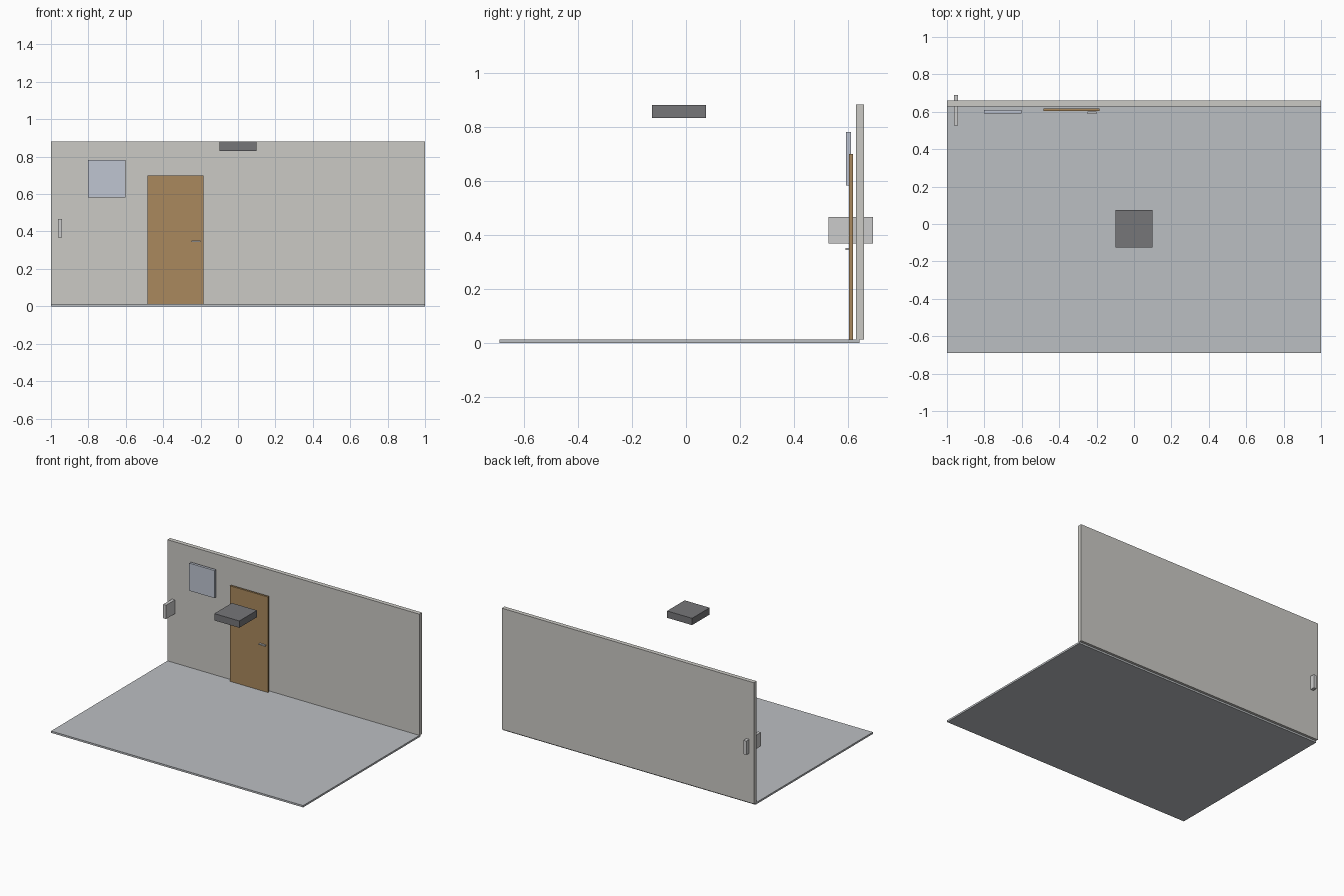
import bpy

if "Cube" in bpy.data.objects:
    bpy.data.objects.remove(bpy.data.objects["Cube"])


def material(name, rgb):
    m = bpy.data.materials.new(name)
    m.diffuse_color = (*rgb, 1)
    m.use_nodes = True
    m.node_tree.nodes["Principled BSDF"].inputs["Base Color"].default_value = m.diffuse_color
    return m


def box(name, x, y, z, mat=None):
    """Box from (min, max) ranges on each axis."""
    bpy.ops.mesh.primitive_cube_add(size=1, location=[sum(r) / 2 for r in (x, y, z)])
    ob = bpy.context.object
    ob.name = name
    ob.scale = [r[1] - r[0] for r in (x, y, z)]
    bpy.ops.object.transform_apply(location=False, rotation=False, scale=True)
    if mat:
        ob.data.materials.append(mat)
    return ob


plaster = material("plaster", (0.60, 0.59, 0.56))
concrete = material("concrete", (0.50, 0.52, 0.54))
wood = material("wood", (0.40, 0.25, 0.11))
glass = material("glass", (0.52, 0.56, 0.64))
dark = material("dark_grey", (0.18, 0.18, 0.19))

# Room shell
box("floor", (-1, 1), (-0.69, 0.641), (0, 0.013), concrete)
box("back_wall", (-1, 1), (0.628, 0.659), (0.013, 0.882), plaster)

# Door with handle
box("door", (-0.485, -0.185), (0.603, 0.617), (0.013, 0.698), wood)
box("door_handle", (-0.248, -0.2), (0.589, 0.602), (0.344, 0.352))

# Window panel, wall box passing through the wall, and ceiling unit
box("window_panel", (-0.801, -0.602), (0.591, 0.61), (0.583, 0.781), glass)
box("wall_box", (-0.963, -0.94), (0.527, 0.691), (0.367, 0.466))
box("ceiling_unit", (-0.1, 0.098), (-0.125, 0.074), (0.831, 0.88), dark)
